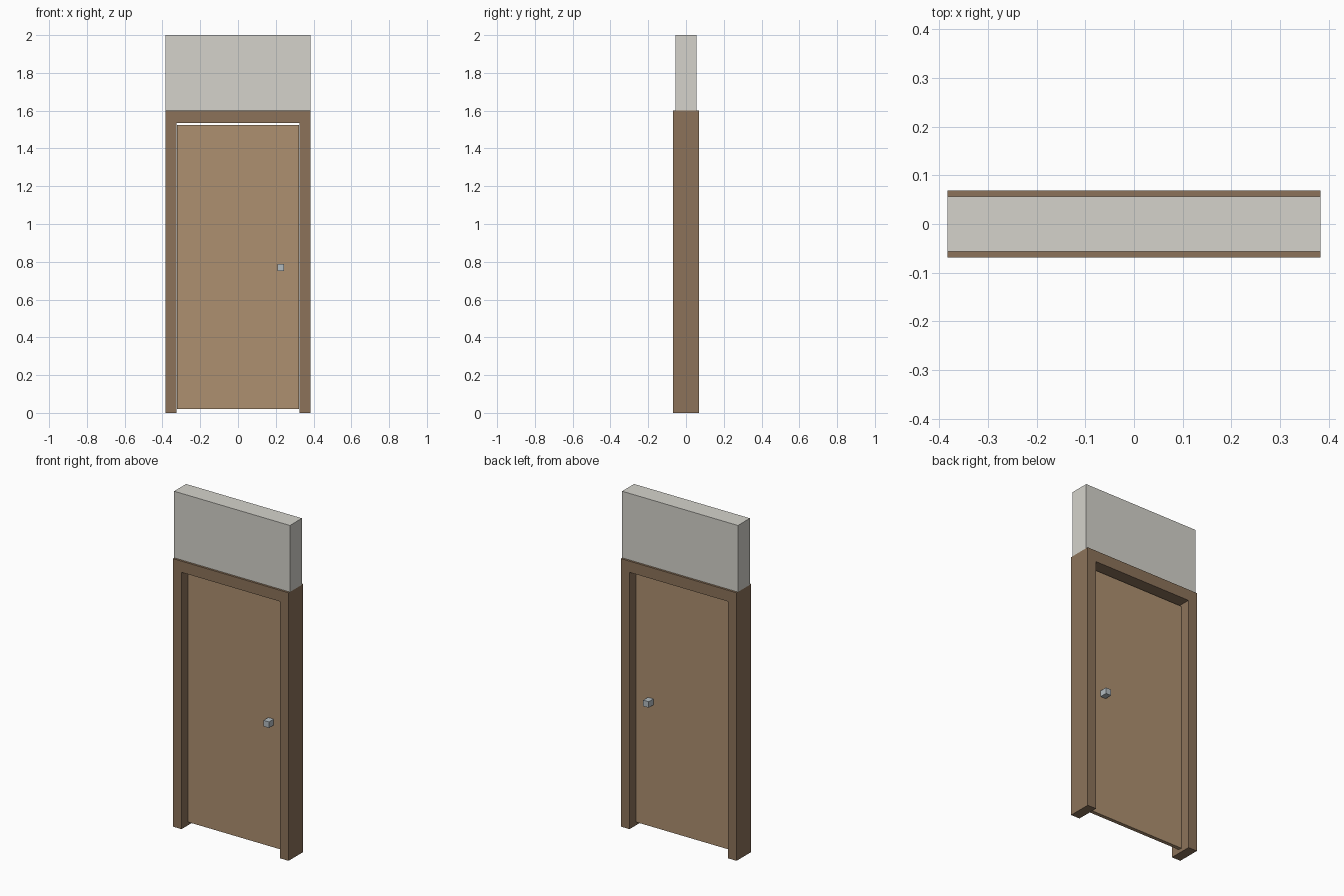
import bpy
import bmesh

if "Cube" in bpy.data.objects:
    bpy.data.objects.remove(bpy.data.objects["Cube"])


def material(name, rgb):
    mat = bpy.data.materials.new(name)
    mat.diffuse_color = (*rgb, 1.0)
    mat.use_nodes = True
    mat.node_tree.nodes["Principled BSDF"].inputs["Base Color"].default_value = mat.diffuse_color
    return mat


def finish(name, bm, mat):
    bmesh.ops.recalc_face_normals(bm, faces=bm.faces)
    mesh = bpy.data.meshes.new(name)
    bm.to_mesh(mesh)
    bm.free()
    mesh.materials.append(mat)
    obj = bpy.data.objects.new(name, mesh)
    bpy.context.collection.objects.link(obj)
    return obj


def box(name, lo, hi, mat):
    bm = bmesh.new()
    bmesh.ops.create_cube(bm, size=1.0)
    for v in bm.verts:
        v.co = [l + (c + 0.5) * (h - l) for c, l, h in zip(v.co, lo, hi)]
    return finish(name, bm, mat)


def extrude_profile(name, points, half_depth, mat):
    """Extrude an x-z outline symmetrically along y."""
    bm = bmesh.new()
    face = bm.faces.new([bm.verts.new((x, -half_depth, z)) for x, z in points])
    result = bmesh.ops.extrude_face_region(bm, geom=[face])
    moved = [g for g in result["geom"] if isinstance(g, bmesh.types.BMVert)]
    bmesh.ops.translate(bm, verts=moved, vec=(0, 2 * half_depth, 0))
    return finish(name, bm, mat)


frame_brown = material("frame_brown", (0.262, 0.171, 0.102))
door_brown = material("door_brown", (0.418, 0.279, 0.162))
wall_grey = material("wall_grey", (0.66, 0.65, 0.60))
metal = material("metal", (0.45, 0.50, 0.53))

HALF_W, INNER_W = 0.383, 0.325
FRAME_TOP, LINTEL = 1.602, 1.535
DOOR_Y = 0.011

# Door frame: one upside-down U outline
right_half = [(INNER_W, LINTEL), (INNER_W, 0), (HALF_W, 0), (HALF_W, FRAME_TOP)]
left_half = [(-x, z) for x, z in reversed(right_half)]
extrude_profile("door_frame", right_half + left_half, 0.069, frame_brown)

# Wall section above the frame
box("wall_above", (-HALF_W, -0.0565, FRAME_TOP), (HALF_W, 0.0565, 2.0), wall_grey)

# Thin door leaf, with gaps above and below
box("door_leaf", (-0.324, -DOOR_Y, 0.021), (0.324, DOOR_Y, 1.523), door_brown)

# Square knob on each side of the leaf
for name, side in (("front_knob", -1), ("back_knob", 1)):
    y0, y1 = sorted((side * DOOR_Y, side * 0.056))
    box(name, (0.208, y0, 0.752), (0.244, y1, 0.788), metal)
